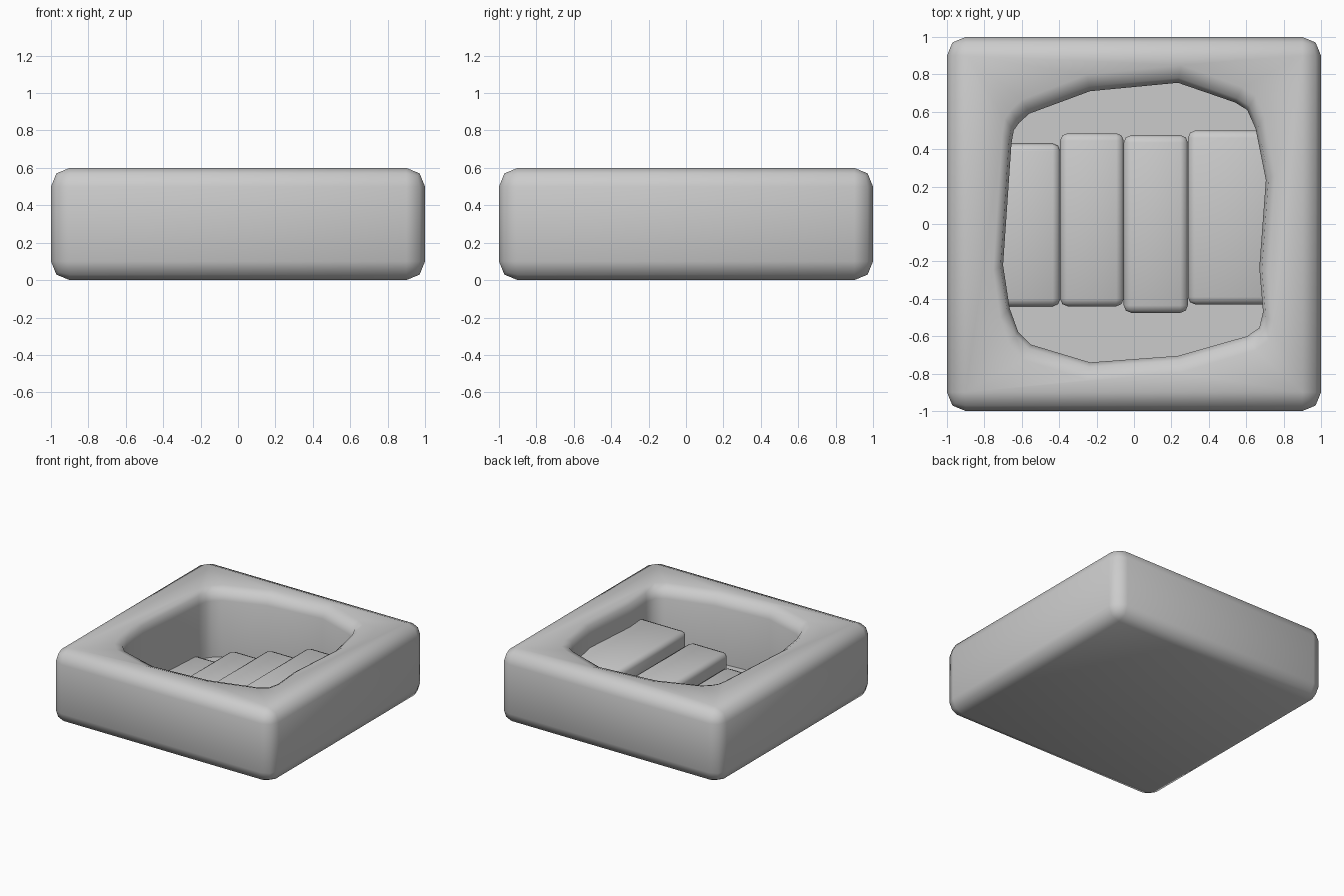
import bpy, bmesh

if "Cube" in bpy.data.objects:
    bpy.data.objects.remove(bpy.data.objects["Cube"])


def bevelled_box(name, lo, hi, width):
    """Axis-aligned box with two-segment rounded edges."""
    bm = bmesh.new()
    bmesh.ops.create_cube(bm, size=1)
    for v in bm.verts:
        for i in range(3):
            v.co[i] = hi[i] if v.co[i] > 0 else lo[i]
    bmesh.ops.bevel(bm, geom=bm.edges[:], offset=width, segments=2,
                    profile=0.5, affect='EDGES')
    return to_object(name, bm)


def to_object(name, bm):
    bmesh.ops.recalc_face_normals(bm, faces=bm.faces[:])
    mesh = bpy.data.meshes.new(name)
    bm.to_mesh(mesh)
    bm.free()
    ob = bpy.data.objects.new(name, mesh)
    bpy.context.collection.objects.link(ob)
    return ob


def activate(ob):
    bpy.ops.object.select_all(action='DESELECT')
    ob.select_set(True)
    bpy.context.view_layer.objects.active = ob


# Uneven pit outline seen from above
OUTLINE = [(-.56, .59), (-.235, .71), (.235, .755), (.54, .65), (.605, .61),
           (.65, .51), (.705, .235), (.67, -.235), (.69, -.47), (.67, -.555),
           (.605, -.60), (.235, -.705), (-.235, -.74), (-.55, -.645),
           (-.62, -.575), (-.665, -.45), (-.70, -.22), (-.655, .43),
           (-.643, .50), (-.615, .54)]

# Pit cutter: straight walls, then a rounded flare at the rim
LAYERS = [(.05, 1, 1), (.51, 1, 1), (.575, 1.02, 1.035),
          (.60, 1.075, 1.125), (.70, 1.075, 1.125)]
bm = bmesh.new()
rings = [[bm.verts.new((x * sx, y * sy, z)) for x, y in OUTLINE]
         for z, sx, sy in LAYERS]
n = len(OUTLINE)
for a, b in zip(rings, rings[1:]):
    for i in range(n):
        j = (i + 1) % n
        bm.faces.new((a[i], a[j], b[j], b[i]))
bm.faces.new(rings[0])
bm.faces.new(rings[-1])
cutter = to_object("pit_cutter", bm)
cutter.hide_render = True

# Square block with the pit cut out
block = bevelled_box("block", (-1, -1, 0), (1, 1, .6), .1)
mod = block.modifiers.new("pit", 'BOOLEAN')
mod.operation = 'DIFFERENCE'
mod.solver = 'EXACT'
mod.object = cutter
activate(block)
bpy.ops.object.modifier_apply(modifier=mod.name)
bpy.data.objects.remove(cutter)
bpy.ops.object.shade_smooth_by_angle(angle=0.87)

# Four steps climbing towards +x, outer ends buried in the pit wall
STEPS = [(-.76, -.395, -.44, .43), (-.395, -.055, -.44, .485),
         (-.055, .288, -.475, .475), (.288, .76, -.43, .50)]
for i, (x0, x1, y0, y1) in enumerate(STEPS):
    step = bevelled_box(f"step_{i + 1}", (x0, y0, .01),
                        (x1, y1, .1 * (i + 1)), .04)
    activate(step)
    bpy.ops.object.shade_smooth_by_angle(angle=0.87)
